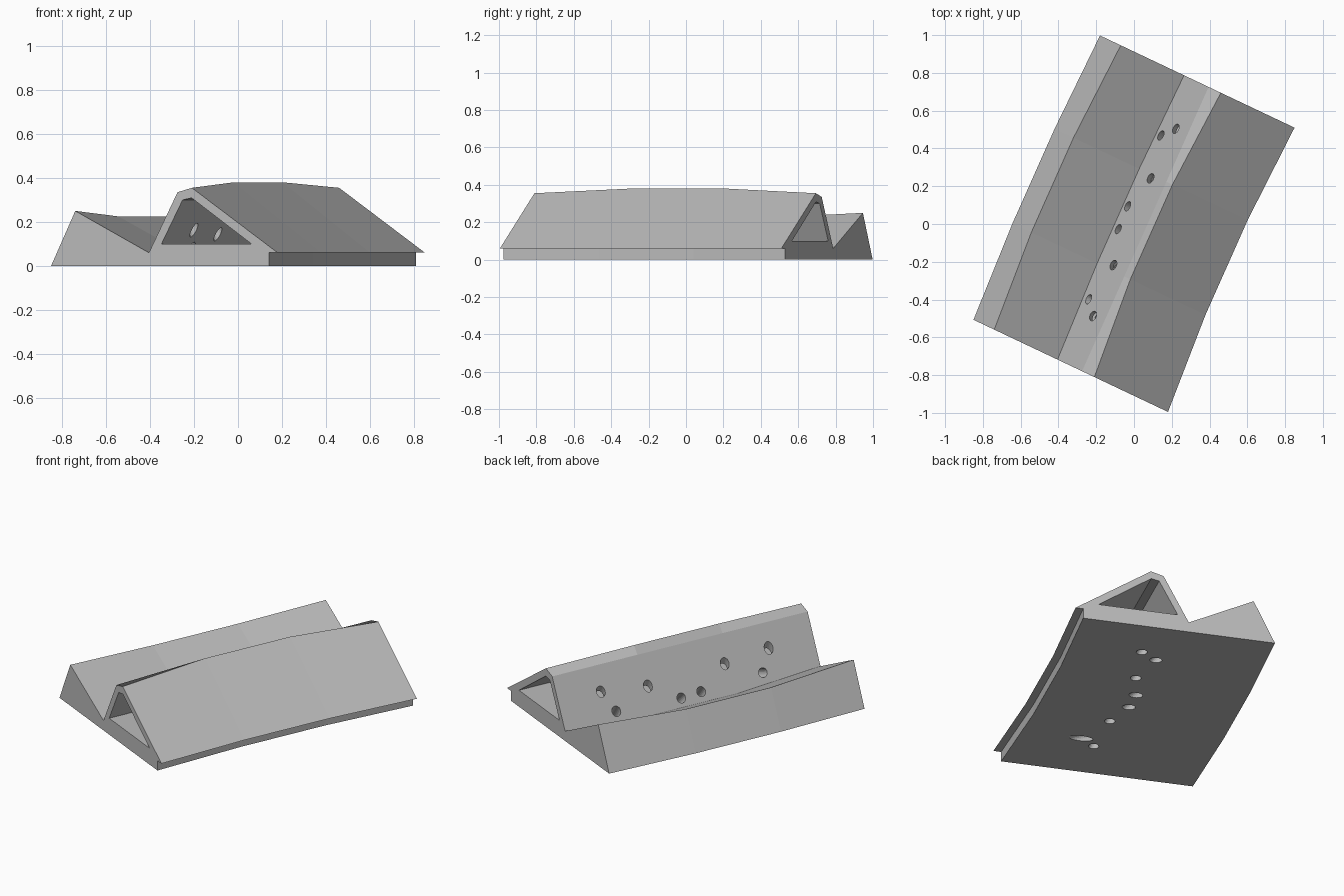
import bpy
import bmesh
from mathutils import Vector

cube = bpy.data.objects.get("Cube")
if cube:
    bpy.data.objects.remove(cube)

grey = bpy.data.materials.new("plain grey")
grey.use_nodes = True
grey.diffuse_color = (0.5, 0.5, 0.5, 1)
grey.node_tree.nodes["Principled BSDF"].inputs["Base Color"].default_value = (0.5, 0.5, 0.5, 1)

START = Vector((-0.85, -0.507, 0))   # lower outer corner of the front end
LENGTH = Vector((0.67, 1.505, 0))    # run of the body
WIDTH = Vector((1.03, -0.488, 0))    # run of the end face


def place(x, z, t):
    """Point of a section: x and z on the end face, t along the body."""
    point = START + LENGTH * t + WIDTH * ((x - START.x) / WIDTH.x)
    point.z = z
    return point


def loft(name, sections):
    """Closed solid through a list of equal-sized sections."""
    bm = bmesh.new()
    rings = [[bm.verts.new(p) for p in s] for s in sections]
    for a, b in zip(rings, rings[1:]):
        for i in range(len(a)):
            j = (i + 1) % len(a)
            bm.faces.new((a[i], a[j], b[j], b[i]))
    bm.faces.new(rings[0])
    bm.faces.new(rings[-1])
    bmesh.ops.recalc_face_normals(bm, faces=bm.faces)
    mesh = bpy.data.meshes.new(name)
    bm.to_mesh(mesh)
    bm.free()
    mesh.materials.append(grey)
    obj = bpy.data.objects.new(name, mesh)
    bpy.context.collection.objects.link(obj)
    return obj


def cut(target, cutter):
    mod = target.modifiers.new(cutter.name, 'BOOLEAN')
    mod.operation = 'DIFFERENCE'
    mod.solver = 'EXACT'
    mod.object = cutter
    bpy.context.view_layer.objects.active = target
    bpy.ops.object.modifier_apply(modifier=mod.name)
    bpy.data.objects.remove(cutter)


# Body section: x, z at the ends, then the shift of x and z in the bowed middle
profile = [
    (-0.85, 0, -0.017, 0),            # outer foot
    (-0.74, 0.25, -0.027, -0.025),    # low ridge
    (-0.405, 0.06, -0.014, -0.03),    # valley
    (-0.275, 0.335, 0, 0),            # tall ridge, inner edge
    (-0.21, 0.355, -0.033, 0.025),    # tall ridge, outer edge
    (0.18, 0.06, -0.025, 0),          # lip
    (0.14, 0.06, -0.025, 0),
    (0.14, 0, -0.025, 0),             # base edge
]
body = loft("wedge_body", [
    [place(x + dx * bow, z + dz * bow, t) for x, z, dx, dz in profile]
    for t, bow in ((0, 0), (1 / 3, 1), (2 / 3, 1), (1, 0))])

# Triangular channel along the tall ridge
channel = [(-0.348, 0.1), (-0.252, 0.3), (-0.211, 0.309), (0.061, 0.1)]
cut(body, loft("channel_cutter", [[place(x, z, t) for x, z in channel] for t in (-0.05, 1.05)]))

# Drilled holes from the steep face down through the base
holes = [
    ((0.14, 0.47, 0.095), (0.204, 0.43)),
    ((0.22, 0.505, 0.207), (0.32, 0.448)),
    ((0.085, 0.243, 0.18), (0.161, 0.206)),
    ((-0.037, 0.095, 0.08), (0.04, 0.062)),
    ((-0.085, -0.026, 0.085), (-0.016, -0.065)),
    ((-0.11, -0.217, 0.19), (-0.035, -0.251)),
    ((-0.243, -0.397, 0.1), (-0.034, -0.498)),
    ((-0.217, -0.487, 0.21), (-0.145, -0.52)),
]
for top, bottom in holes:
    a, b = Vector(top), Vector((*bottom, 0))
    axis = (b - a).normalized()
    bpy.ops.mesh.primitive_cylinder_add(
        vertices=20, radius=0.027, depth=(b - a).length + 0.14, location=(a + b) / 2,
        rotation=axis.to_track_quat('Z', 'Y').to_euler())
    drill = bpy.context.object
    drill.name = "drill_cutter"
    drill.data.materials.append(grey)
    bpy.context.view_layer.update()
    cut(body, drill)
